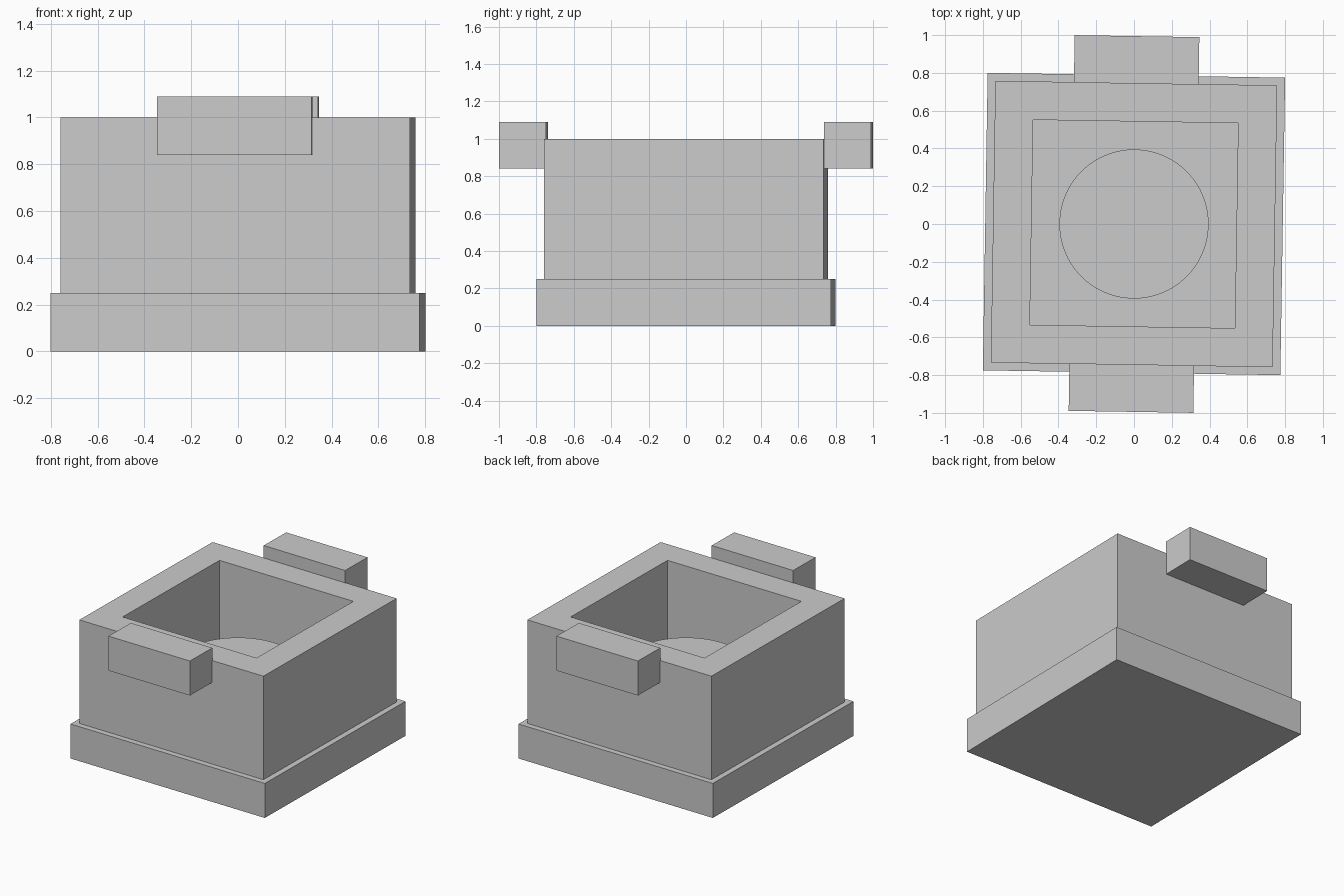
import bpy
import bmesh
from math import radians
from mathutils import Matrix

cube = bpy.data.objects.get("Cube")
if cube:
    bpy.data.objects.remove(cube, do_unlink=True)

TURN = Matrix.Rotation(radians(-0.92), 4, "Z")  # whole model sits slightly turned

grey = bpy.data.materials.new("light grey")
grey.use_nodes = True
grey.diffuse_color = (0.6, 0.6, 0.6, 1)
grey.node_tree.nodes["Principled BSDF"].inputs["Base Color"].default_value = (0.6, 0.6, 0.6, 1)


def finish(name, bm):
    bm.transform(TURN)
    mesh = bpy.data.meshes.new(name)
    bm.to_mesh(mesh)
    bm.free()
    mesh.materials.append(grey)
    obj = bpy.data.objects.new(name, mesh)
    bpy.context.collection.objects.link(obj)
    return obj


def box(x, y, z):
    """Box filling the three (low, high) ranges."""
    bm = bmesh.new()
    bmesh.ops.create_cube(bm, size=1)
    size = [b - a for a, b in (x, y, z)]
    mid = [(a + b) / 2 for a, b in (x, y, z)]
    bmesh.ops.scale(bm, vec=size, verts=bm.verts)
    bmesh.ops.translate(bm, vec=mid, verts=bm.verts)
    return bm


# Base slab
B = 0.7875
finish("base", box((-B, B), (-B, B), (0, 0.25)))

# Hollow square body with thick walls, open onto the base
W, HOLE = 0.746, 0.4585
bm = box((-W, W), (-W, W), (0.25, 1))
top = max(bm.faces, key=lambda f: f.calc_center_median().z)
bottom = min(bm.faces, key=lambda f: f.calc_center_median().z)
bmesh.ops.delete(bm, geom=[bottom], context="FACES_ONLY")
bmesh.ops.inset_region(bm, faces=[top], thickness=W - HOLE)
well = bmesh.ops.extrude_discrete_faces(bm, faces=[top])["faces"][0]
bmesh.ops.translate(bm, vec=(0, 0, -0.75), verts=well.verts)
bmesh.ops.delete(bm, geom=[well], context="FACES_ONLY")
finish("body", bm)

# Round post standing in the well
bm = bmesh.new()
bmesh.ops.create_cone(bm, cap_ends=True, segments=64, radius1=0.395, radius2=0.395,
                      depth=0.37, matrix=Matrix.Translation((0, 0, 0.425)))
post = finish("post", bm)
bpy.context.view_layer.objects.active = post
post.select_set(True)
bpy.ops.object.shade_smooth_by_angle()

# Handle blocks on the front and back rim
for name, side in (("front_handle", -1), ("back_handle", 1)):
    finish(name, box((-0.33, 0.33), sorted((side * 0.743, side * 0.9945)), (0.84, 1.09)))
